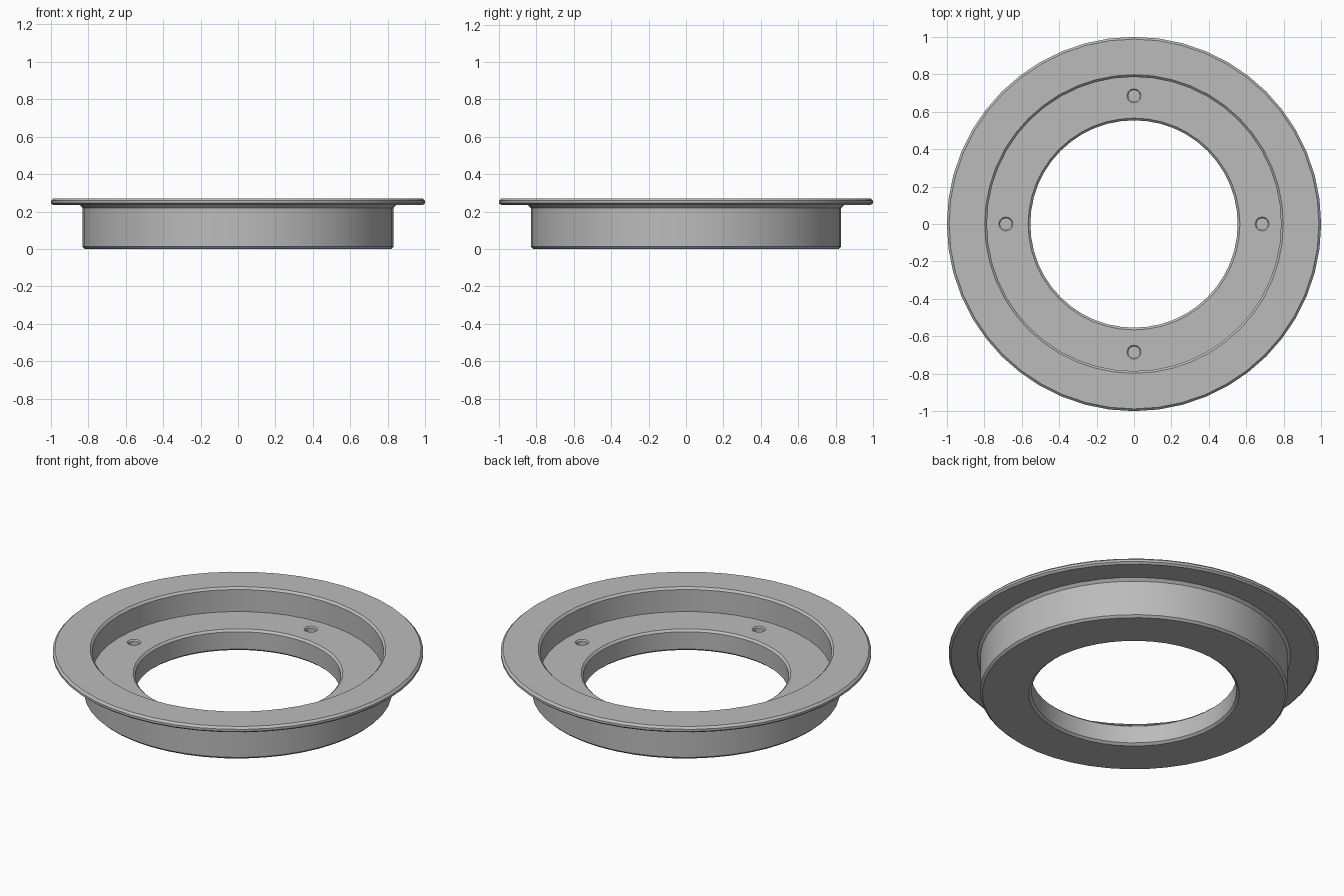
import bpy
import bmesh
import math
from mathutils import Matrix, Vector

cube = bpy.data.objects.get("Cube")
if cube:
    bpy.data.objects.remove(cube, do_unlink=True)

# Material
grey = bpy.data.materials.new("plain_grey")
grey.use_nodes = True
colour = (0.5, 0.5, 0.5, 1)
grey.diffuse_color = colour
grey.node_tree.nodes["Principled BSDF"].inputs["Base Color"].default_value = colour


def lathe(name, profile, steps):
    """Revolve a closed (radius, height) profile around z."""
    bm = bmesh.new()
    verts = [bm.verts.new((r, 0, z)) for r, z in profile]
    edges = [bm.edges.new((v, verts[(i + 1) % len(verts)])) for i, v in enumerate(verts)]
    bmesh.ops.spin(bm, geom=verts + edges, axis=(0, 0, 1), cent=(0, 0, 0),
                   angle=math.tau, steps=steps, use_merge=True)
    bmesh.ops.remove_doubles(bm, verts=bm.verts, dist=1e-5)
    bmesh.ops.recalc_face_normals(bm, faces=bm.faces)
    return finish(name, bm)


def finish(name, bm):
    mesh = bpy.data.meshes.new(name)
    bm.to_mesh(mesh)
    bm.free()
    mesh.materials.append(grey)
    obj = bpy.data.objects.new(name, mesh)
    bpy.context.collection.objects.link(obj)
    return obj


# Flanged cup with chamfered rims and a central bore
floor, top, flange, c = 0.127, 0.27, 0.235, 0.012
ring = lathe("flanged_ring", [
    (0.568, 0), (0.83 - c, 0), (0.83, c), (0.83, flange - 0.015),
    (0.845, flange), (1 - c, flange), (1, flange + 0.01), (1, top - c),
    (1 - c, top), (0.798, top), (0.786, top - c), (0.786, floor),
    (0.566, floor), (0.554, floor - c), (0.554, c),
], 48)

# Four blind screw holes with countersunk mouths
bm = bmesh.new()
for k in range(4):
    spot = Matrix.Rotation(k * math.pi / 2, 4, "Z") @ Vector((0.685, 0, 0))
    for r1, r2, low, high in ((0.031, 0.031, floor - 0.06, floor - 0.007),
                              (0.031, 0.046, floor - 0.007, floor + 0.008)):
        bmesh.ops.create_cone(bm, cap_ends=True, segments=12, radius1=r1, radius2=r2,
                              depth=high - low,
                              matrix=Matrix.Translation(spot + Vector((0, 0, (low + high) / 2))))
# Join each shaft to its mouth by dropping the caps they share
shared = [f for f in bm.faces if len(f.verts) == 12
          and abs(f.calc_center_median().z - (floor - 0.007)) < 1e-4]
bmesh.ops.delete(bm, geom=shared, context="FACES_ONLY")
bmesh.ops.remove_doubles(bm, verts=bm.verts, dist=1e-4)
bmesh.ops.recalc_face_normals(bm, faces=bm.faces)
cutter = finish("screw_hole_cutter", bm)
cutter.hide_render = True

cut = ring.modifiers.new("screw_holes", "BOOLEAN")
cut.operation = "DIFFERENCE"
cut.solver = "EXACT"
cut.object = cutter

# Apply the cut, then smooth the round walls and keep the edges crisp
bpy.ops.object.select_all(action="DESELECT")
ring.select_set(True)
bpy.context.view_layer.objects.active = ring
bpy.ops.object.modifier_apply(modifier=cut.name)
bpy.data.objects.remove(cutter, do_unlink=True)
bpy.ops.object.shade_smooth_by_angle(angle=math.radians(32))
